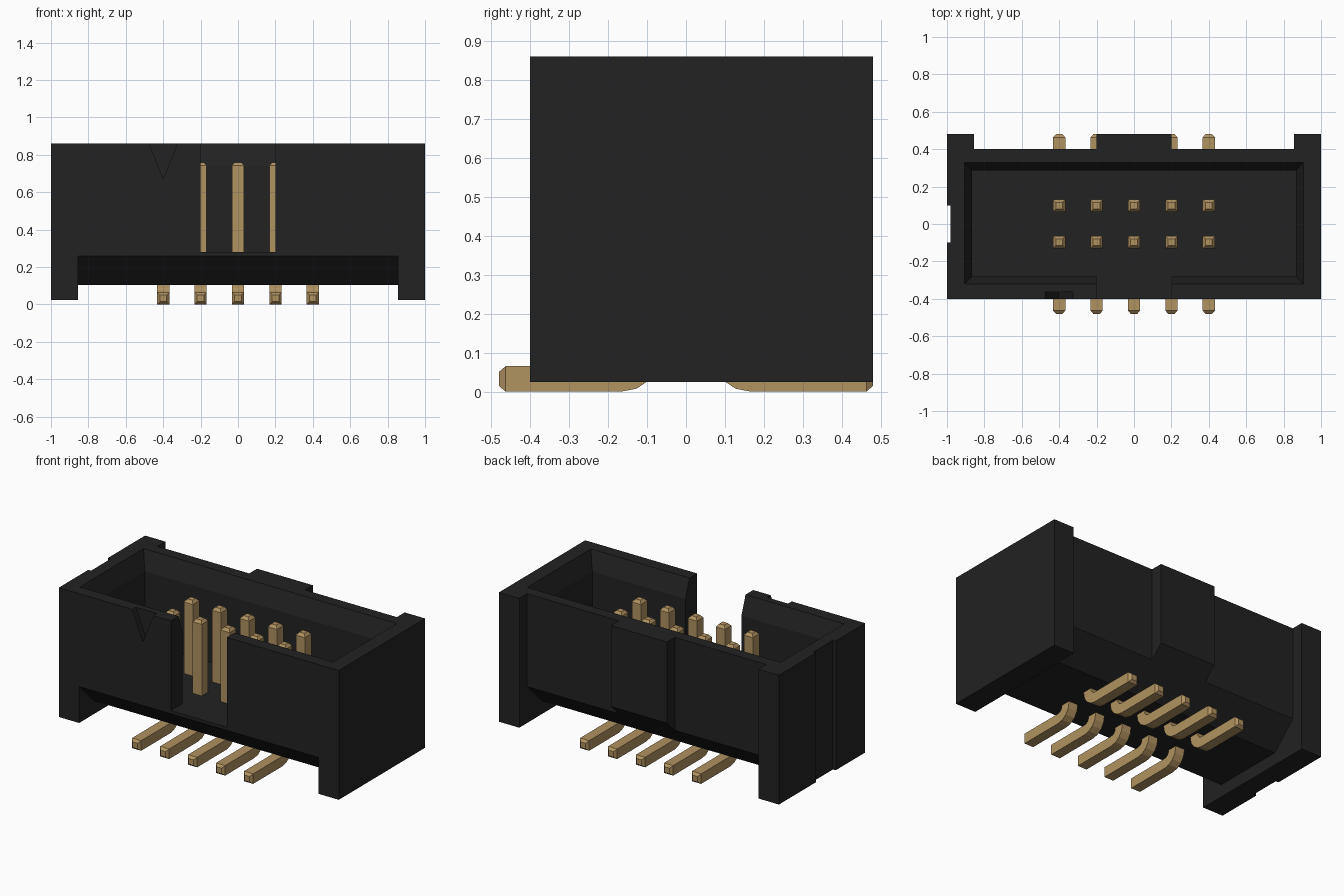
import bpy, bmesh, math
from mathutils import Vector

if "Cube" in bpy.data.objects:
    bpy.data.objects.remove(bpy.data.objects["Cube"])


def material(name, rgb):
    m = bpy.data.materials.new(name)
    m.diffuse_color = (*rgb, 1)
    m.use_nodes = True
    m.node_tree.nodes["Principled BSDF"].inputs["Base Color"].default_value = m.diffuse_color
    return m


BLACK = material("black_plastic", (0.016, 0.016, 0.016))
GOLD = material("gold_metal", (0.434, 0.287, 0.117))


def loft(name, rings, mat):
    """Closed solid through a list of equal-length point rings."""
    bm = bmesh.new()
    vs = [[bm.verts.new(p) for p in ring] for ring in rings]
    n = len(vs[0])
    for a, b in zip(vs, vs[1:]):
        for i in range(n):
            j = (i + 1) % n
            bm.faces.new((a[i], a[j], b[j], b[i]))
    bm.faces.new(vs[0][::-1])
    bm.faces.new(vs[-1])
    bmesh.ops.recalc_face_normals(bm, faces=bm.faces[:])
    me = bpy.data.meshes.new(name)
    bm.to_mesh(me)
    bm.free()
    me.materials.append(mat)
    ob = bpy.data.objects.new(name, me)
    bpy.context.collection.objects.link(ob)
    return ob


def rect(x, y0, y1, z):
    return [(-x, y0, z), (x, y0, z), (x, y1, z), (-x, y1, z)]


def cut(target, cutter):
    mod = target.modifiers.new("cut", 'BOOLEAN')
    mod.operation, mod.solver, mod.object = 'DIFFERENCE', 'EXACT', cutter
    bpy.context.view_layer.objects.active = target
    bpy.ops.object.modifier_apply(modifier=mod.name)
    bpy.data.objects.remove(cutter)


# Housing: plan outline with rear ears, rear key and a shallow groove in the left end
outline = [(-1, -.4), (1, -.4), (1, .48), (.855, .48), (.855, .4),
           (.2, .4), (.2, .48), (-.2, .48), (-.2, .4), (-.855, .4),
           (-.855, .48), (-1, .48), (-1, .1), (-.98, .1), (-.98, -.1), (-1, -.1)]
housing = loft("housing", [[(x, y, z) for x, y in outline] for z in (.025, .86)], BLACK)

# Raised underside with sloped front and rear edges, between the end feet
under = [(-.56, -.1), (-.56, .415), (-.24, .105), (.24, .105), (.56, .415), (.56, -.1)]
cut(housing, loft("underside_cutter",
                  [[(x, y, z) for y, z in under] for x in (-.855, .855)], BLACK))

# Cavity with a flared rim
cut(housing, loft("cavity_cutter", [rect(.865, -.28, .285, .28),
                                    rect(.865, -.28, .285, .74),
                                    rect(.905, -.322, .328, .86),
                                    rect(.905, -.322, .328, .95)], BLACK))

# Key slot in the front wall
cut(housing, loft("slot_cutter", [rect(.2, -.5, -.2, .28), rect(.2, -.5, -.2, .95)], BLACK))

# Triangular first-pin mark engraved in the front
mark = [(-.475, .86), (-.4, .67), (-.325, .86), (-.325, .9), (-.475, .9)]
cut(housing, loft("mark_cutter",
                  [[(x, y, z) for x, z in mark] for y in (-.45, -.363)], BLACK))

# Pins: square section swept along foot, bend and post
HALF = .0325
bend_y, bend_z, radius = .165, .1, .0675
path = [(.48, HALF, 0, .55), (.463, HALF, 0, 1)]
for i in range(5):
    a = math.radians(90 * i / 4)
    path.append((bend_y - radius * math.sin(a), bend_z - radius * math.cos(a), a, 1))
path += [(bend_y - radius, .742, math.pi / 2, 1), (bend_y - radius, .76, math.pi / 2, .55)]

for side, label in ((-1, "front"), (1, "back")):
    for k in range(5):
        px = (k - 2) * .2
        rings = []
        for y, z, a, s in path:
            h = HALF * s
            ny, nz = math.sin(a) * h, math.cos(a) * h
            rings.append([Vector((px + u * h, side * (y + v * ny), z + v * nz))
                          for u, v in ((-1, -1), (1, -1), (1, 1), (-1, 1))])
        loft(f"{label}_pin_{k + 1}", rings, GOLD)
